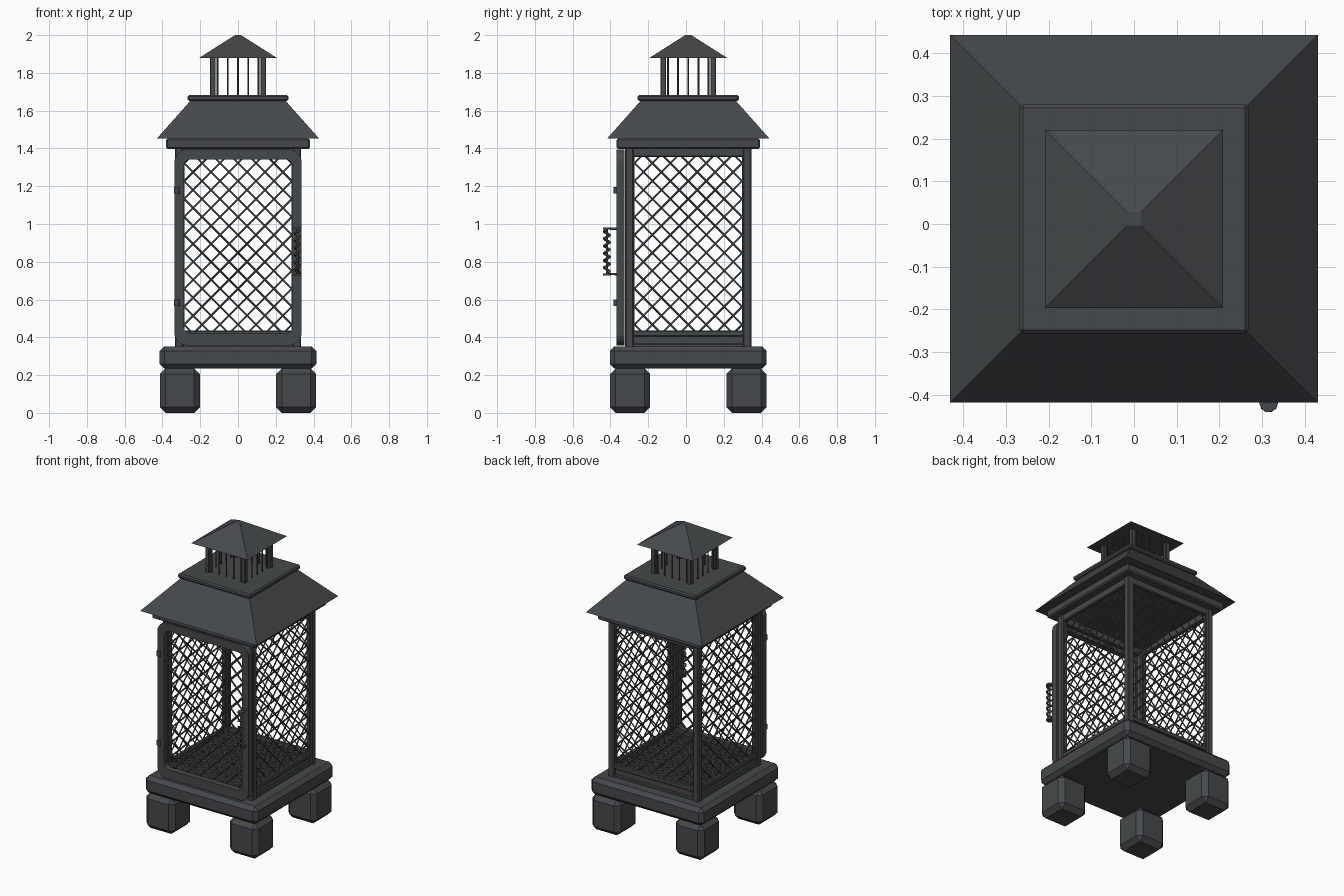
import bpy, bmesh
from math import sin, cos, pi, sqrt

if "Cube" in bpy.data.objects:
    bpy.data.objects.remove(bpy.data.objects["Cube"])

CY = 0.012  # body centre; the handle pushes the front bounds forward
iron = bpy.data.materials.new("dark_iron")
iron.diffuse_color = (0.06, 0.066, 0.07, 1)
iron.use_nodes = True
iron.node_tree.nodes["Principled BSDF"].inputs["Base Color"].default_value = iron.diffuse_color


def finish(ob, name, bevel=0, segs=1):
    ob.name = name
    ob.data.materials.append(iron)
    if bevel:
        m = ob.modifiers.new("bevel", "BEVEL")
        m.width, m.segments = bevel, segs
    return ob


def box(name, x0, x1, y0, y1, z0, z1, bevel=0, segs=1):
    bpy.ops.mesh.primitive_cube_add(size=1, location=((x0 + x1) / 2, (y0 + y1) / 2, (z0 + z1) / 2))
    ob = bpy.context.object
    ob.scale = (x1 - x0, y1 - y0, z1 - z0)
    bpy.ops.object.transform_apply(location=False, rotation=False, scale=True)
    return finish(ob, name, bevel, segs)


def slab(name, half, z0, z1, bevel=0):
    return box(name, -half, half, CY - half, CY + half, z0, z1, bevel)


def frustum(name, h0, h1, z0, z1):
    bpy.ops.mesh.primitive_cone_add(vertices=4, radius1=h0 * sqrt(2), radius2=h1 * sqrt(2), depth=z1 - z0,
                                    location=(0, CY, (z0 + z1) / 2), rotation=(0, 0, pi / 4))
    return finish(bpy.context.object, name)


def wires(name, paths, radius, res=0):
    cu = bpy.data.curves.new(name, "CURVE")
    cu.dimensions = "3D"
    cu.bevel_depth, cu.bevel_resolution, cu.use_fill_caps = radius, res, True
    for p in paths:
        s = cu.splines.new("POLY")
        s.points.add(len(p) - 1)
        for pt, c in zip(s.points, p):
            pt.co = (*c, 1)
    ob = bpy.data.objects.new(name, cu)
    bpy.context.collection.objects.link(ob)
    bpy.ops.object.select_all(action="DESELECT")
    ob.select_set(True)
    bpy.context.view_layer.objects.active = ob
    bpy.ops.object.convert(target="MESH")
    return finish(bpy.context.object, name)


def diamonds(half, z0, z1, pitch=0.095):
    """45 degree wires clipped to a rectangle, as (u, z) pairs."""
    out, h = [], z1 - z0
    n = int((h + 2 * half) / pitch) + 1
    for i in range(n):
        c = -half - h + (i + 0.5) * pitch   # u = c + t, z = z0 + t
        t0, t1 = max(0, -half - c), min(h, half - c)
        if t1 - t0 > 0.01:
            for s in (1, -1):
                out.append([(s * (c + t0), z0 + t0), (s * (c + t1), z0 + t1)])
    return out


# feet, base slab
for i, sx in enumerate((-1, 1)):
    for j, sy in enumerate((-1, 1)):
        x, y = sx * 0.308, CY + sy * 0.308
        box(f"foot_{i}{j}", x - 0.106, x + 0.106, y - 0.106, y + 0.106, 0, 0.236, 0.03)
        # corner posts of the firebox and of the chimney
        x, y = sx * 0.312, CY + sy * 0.312
        box(f"corner_post_{i}{j}", x - 0.022, x + 0.022, y - 0.022, y + 0.022, 0.34, 1.41, 0.006)
        x, y = sx * 0.133, CY + sy * 0.133
        box(f"chimney_post_{i}{j}", x - 0.015, x + 0.015, y - 0.015, y + 0.015, 1.67, 1.885, 0.003)
slab("base_slab", 0.415, 0.234, 0.352, 0.025)

# rails, mesh frames and wire mesh on the four sides
for s, side in ((-1, "neg"), (1, "pos")):
    for z0, z1, nm in ((0.345, 0.368, "sill"), (0.405, 0.435, "lower_rail"), (1.355, 1.41, "upper_rail")):
        a, b = sorted((s * 0.302, s * 0.328))
        box(f"{nm}_x_{side}", a, b, CY - 0.3, CY + 0.3, z0, z1, 0.005)
        box(f"{nm}_y_{side}", -0.3, 0.3, CY + a, CY + b, z0, z1, 0.005)
    a, b = sorted((s * 0.308, s * 0.318))
    box(f"kick_plate_x_{side}", a, b, CY - 0.3, CY + 0.3, 0.35, 0.42)
    box(f"kick_plate_y_{side}", -0.3, 0.3, CY + a, CY + b, 0.35, 0.42)
    grid = diamonds(0.295, 0.43, 1.36)
    wires(f"mesh_x_{side}", [[(s * 0.312, CY + u, z) for u, z in p] for p in grid], 0.005)
    yy = CY + 0.312 if s > 0 else -0.345
    wires(f"mesh_y_{side}", [[(u, yy, z) for u, z in p] for p in grid], 0.005)
    for t in (-1, 1):
        a, b = sorted((t * 0.284, t * 0.296))
        box(f"mesh_edge_x_{side}_{t}", *sorted((s * 0.304, s * 0.32)), CY + a, CY + b, 0.43, 1.36)
        if s > 0:
            box(f"mesh_edge_back_{t}", a, b, CY + 0.304, CY + 0.32, 0.43, 1.36)

# floor grate
for k in range(11):
    c = -0.275 + k * 0.055
    box(f"grate_bar_{k}", c - 0.011, c + 0.011, CY - 0.305, CY + 0.305, 0.395, 0.41)
    box(f"grate_cross_bar_{k}", -0.305, 0.305, CY + c - 0.008, CY + c + 0.008, 0.405, 0.42)


# door: ring between two rounded rectangles
def rounded(w, z0, z1, r, n=6):
    pts = []
    for q, (cx, cz) in enumerate(((w - r, z1 - r), (r - w, z1 - r), (r - w, z0 + r), (w - r, z0 + r))):
        for k in range(n + 1):
            a = q * pi / 2 + k * pi / 2 / n
            pts.append((cx + r * cos(a), cz + r * sin(a)))
    return pts


bm = bmesh.new()
outer, inner = rounded(0.337, 0.357, 1.395, 0.07), rounded(0.287, 0.42, 1.342, 0.035)
loops = [[bm.verts.new((x, y, z)) for x, z in loop]
         for loop, y in ((outer, -0.368), (inner, -0.368), (inner, -0.326), (outer, -0.326))]
n = len(outer)
for k in range(4):
    A, B = loops[k], loops[(k + 1) % 4]
    for i in range(n):
        bm.faces.new((A[i], A[(i + 1) % n], B[(i + 1) % n], B[i]))
bmesh.ops.recalc_face_normals(bm, faces=bm.faces)
me = bpy.data.meshes.new("door_frame")
bm.to_mesh(me)
door = bpy.data.objects.new("door_frame", me)
bpy.context.collection.objects.link(door)
finish(door, "door_frame")

# hinges
for z in (0.583, 1.178):
    bpy.ops.mesh.primitive_cylinder_add(vertices=12, radius=0.015, depth=0.034, location=(-0.324, -0.368, z))
    finish(bpy.context.object, "door_hinge")

# handle: brackets, rod and coil grip
HX, HY = 0.315, -0.419
wires("handle_bar", [[(HX, -0.36, 0.735), (HX, HY, 0.735), (HX, HY, 0.975), (HX, -0.36, 0.975)]], 0.008, 1)
turns, steps = 6, 10
coil = [(HX + 0.016 * cos(2 * pi * k / steps), HY + 0.016 * sin(2 * pi * k / steps),
         0.74 + 0.23 * k / (turns * steps)) for k in range(turns * steps + 1)]
wires("handle_coil", [coil], 0.006, 1)
for z in (0.733, 0.977):
    bpy.ops.mesh.primitive_cylinder_add(vertices=16, radius=0.021, depth=0.01, location=(HX, HY, z))
    finish(bpy.context.object, "handle_collar")

# roof
slab("roof_trim", 0.38, 1.398, 1.452, 0.008)
frustum("roof", 0.43, 0.247, 1.452, 1.658)
slab("roof_cap_plate", 0.268, 1.652, 1.682, 0.008)

# chimney bars and cap
bars = []
for u in (-0.108, -0.054, 0, 0.054, 0.108):
    for s in (-0.133, 0.133):
        bars += [[(u, CY + s, 1.67), (u, CY + s, 1.885)], [(s, CY + u, 1.67), (s, CY + u, 1.885)]]
wires("chimney_bars", bars, 0.005, 0)
frustum("chimney_cap", 0.208, 0.016, 1.878, 2.0)
